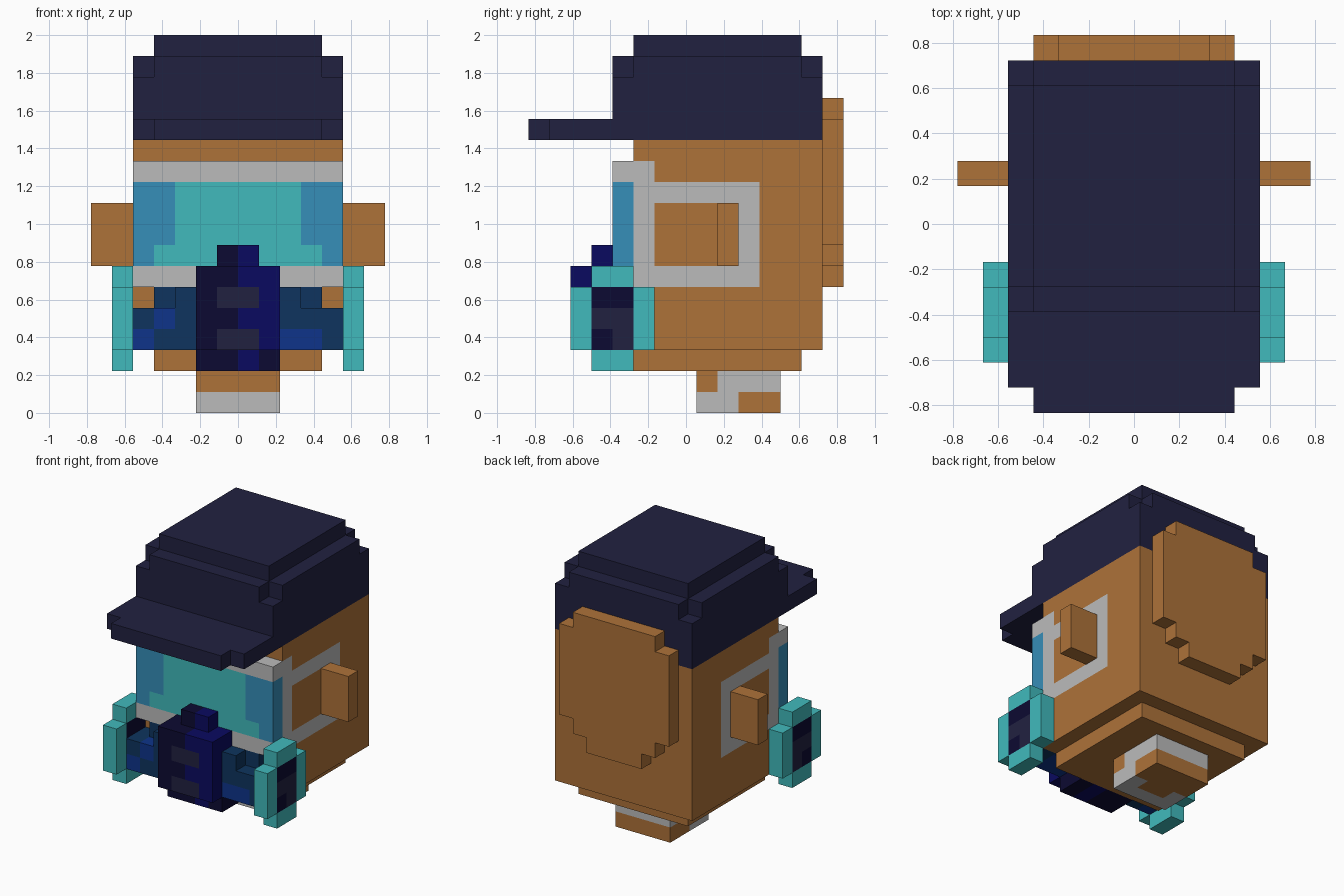
import bpy, bmesh, math
from mathutils import Vector

if "Cube" in bpy.data.objects:
    bpy.data.objects.remove(bpy.data.objects["Cube"])

U = 1 / 9      # edge length of one block
Y0 = 7.5       # block rows run from 0 (front) to 15 (back)


def linear(c):
    c /= 255
    return c / 12.92 if c <= 0.04045 else ((c + 0.055) / 1.055) ** 2.4


PALETTE = {
    "brown": (174, 114, 57),
    "cap_navy": (33, 33, 64),
    "light_grey": (187, 187, 187),
    "teal": (65, 186, 188),
    "sky_blue": (54, 142, 184),
    "deep_blue": (14, 52, 94),
    "bright_blue": (14, 52, 138),
    "royal_navy": (10, 10, 96),
    "dark_navy": (12, 10, 50),
}
MATS = {}
for mat_name, rgb in PALETTE.items():
    m = bpy.data.materials.new(mat_name)
    m.use_nodes = True
    col = [linear(c) for c in rgb] + [1]
    m.diffuse_color = col
    m.node_tree.nodes["Principled BSDF"].inputs["Base Color"].default_value = col
    MATS[mat_name] = m

DIRS = [Vector(d) for d in ((1, 0, 0), (-1, 0, 0), (0, 1, 0), (0, -1, 0), (0, 0, 1), (0, 0, -1))]


def blocks(name, boxes, colour):
    """Join boxes (x0, x1, y0, y1, z0, z1) into one outer skin.
    colour is a name, or a rule (x, y, z, normal) -> name for each block face."""
    rule = colour if callable(colour) else (lambda x, y, z, n: colour)
    cells = {(x, y, z) for x0, x1, y0, y1, z0, z1 in boxes
             for x in range(x0, x1) for y in range(y0, y1) for z in range(z0, z1)}
    bm = bmesh.new()
    slots = []
    for cell in sorted(cells):
        centre = Vector(cell) + Vector((0.5, 0.5, 0.5))
        for n in DIRS:
            if tuple(int(a + b) for a, b in zip(cell, n)) in cells:
                continue
            s = Vector((n.y, n.z, n.x))
            t = n.cross(s)
            corners = [centre + (n + a * s + b * t) / 2
                       for a, b in ((-1, -1), (1, -1), (1, 1), (-1, 1))]
            f = bm.faces.new([bm.verts.new((c.x * U, (c.y - Y0) * U, c.z * U)) for c in corners])
            key = rule(*cell, n)
            if key not in slots:
                slots.append(key)
            f.material_index = slots.index(key)
    # weld, then merge flat areas of one colour
    bmesh.ops.remove_doubles(bm, verts=bm.verts, dist=U / 100)
    bmesh.ops.dissolve_limit(bm, angle_limit=math.radians(1), verts=bm.verts,
                             edges=bm.edges, delimit={'MATERIAL'})
    mesh = bpy.data.meshes.new(name)
    bm.to_mesh(mesh)
    bm.free()
    for key in slots:
        mesh.materials.append(MATS[key])
    obj = bpy.data.objects.new(name, mesh)
    bpy.context.collection.objects.link(obj)
    return obj


# Neck with a two-tone collar
def neck_colour(x, y, z, n):
    if z == 1:
        return "brown" if y == 8 else "light_grey"
    return "brown" if y >= 10 or (y == 9 and x in (-1, 0)) else "light_grey"


blocks("neck", [(-2, 2, 8, 12, 0, 2)], neck_colour)


# Head with a strap loop painted around each ear
def head_colour(x, y, z, n):
    if n.x:
        loop = 5 <= y < 11 and 6 <= z < 11 and not (6 <= y < 10 and 7 <= z < 10)
        if loop or (y == 5 and z == 11):
            return "light_grey"
    return "brown"


blocks("head", [(-5, 5, 5, 14, 3, 13), (-4, 4, 5, 13, 2, 3)], head_colour)

# Ears
for side, x0 in (("left", 5), ("right", -7)):
    blocks(side + "_ear", [(x0, x0 + 2, 9, 10, 7, 10)], "brown")

# Stepped hair panel on the back
blocks("back_hair", [(-2, 2, 14, 15, 6, 7), (-3, 3, 14, 15, 7, 15), (-4, 4, 14, 15, 8, 14)], "brown")

# Cap crown with cut corners, and its brim
blocks("cap", [(-5, 5, 4, 14, 13, 16), (-4, 4, 4, 14, 16, 17), (-5, 5, 5, 13, 16, 17),
               (-4, 4, 5, 13, 17, 18),
               (-5, 5, 1, 4, 13, 14), (-4, 4, 0, 1, 13, 14)], "cap_navy")


# Goggles: grey rim, teal lens, blue lens ends
def goggle_colour(x, y, z, n):
    if z in (6, 11):
        return "light_grey"
    end = 4 if z == 7 else 3
    return "teal" if -end <= x < end else "sky_blue"


blocks("goggles", [(-5, 5, 4, 5, 6, 12)], goggle_colour)


# Mask muzzle, darker on its right half, with two grey vents
def muzzle_colour(x, y, z, n):
    if n.y < 0 and x in (-1, 0) and z in (3, 5):
        return "cap_navy"
    return "dark_navy" if x < 0 or (x, z) == (1, 2) else "royal_navy"


blocks("mask_muzzle", [(-2, 2, 3, 5, 2, 3), (-2, 2, 2, 5, 3, 6),
                       (-2, 2, 2, 4, 6, 7), (-1, 1, 3, 4, 7, 8)], muzzle_colour)


# Mask cheeks between muzzle and filters
def cheek_colour(x, y, z, n):
    return "bright_blue" if (x, z) in ((-4, 4), (-5, 3), (2, 3), (3, 3)) else "deep_blue"


blocks("left_mask_cheek", [(2, 3, 3, 5, 3, 6), (3, 5, 3, 5, 3, 5), (3, 4, 4, 5, 5, 6)], cheek_colour)
blocks("right_mask_cheek", [(-3, -2, 3, 5, 3, 6), (-5, -3, 3, 5, 3, 5), (-4, -3, 4, 5, 5, 6)], cheek_colour)


# Round side filters with a dark core
def filter_colour(x, y, z, n):
    if y in (3, 4) and 3 <= z < 6:
        return "dark_navy" if z == 5 or (y, z) == (3, 3) else "cap_navy"
    return "teal"


for side, x0 in (("left", 5), ("right", -6)):
    blocks(side + "_filter", [(x0, x0 + 1, 2, 6, 3, 6), (x0, x0 + 1, 3, 5, 2, 7)], filter_colour)
